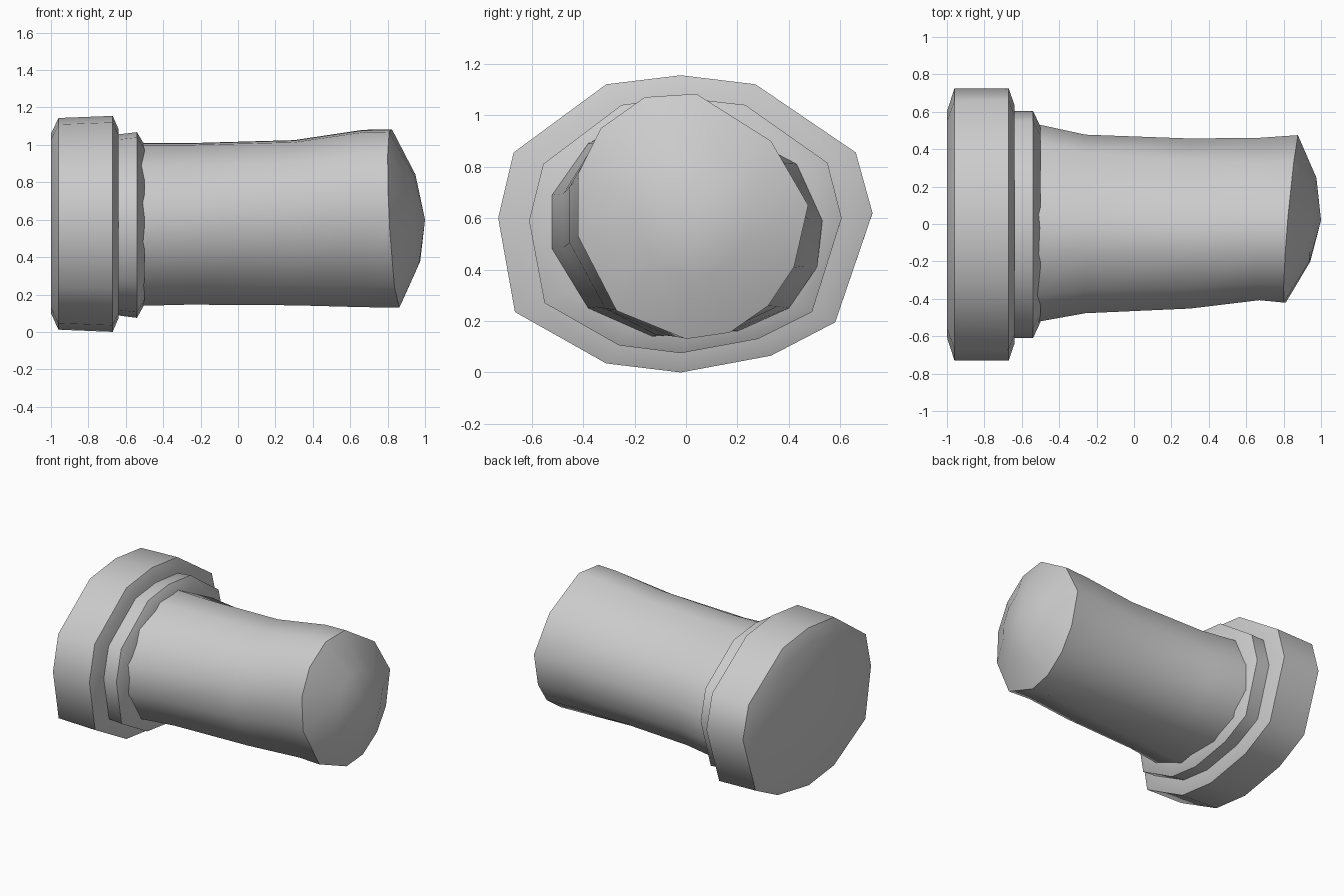
import bpy, bmesh, math

if "Cube" in bpy.data.objects:
    bpy.data.objects.remove(bpy.data.objects["Cube"])

CY, CZ = 0.0, 0.59  # axis of the part


def scaled(pts, sy, sz=None, dy=0.0, dz=0.0):
    sz = sy if sz is None else sz
    return [(CY + (y - CY) * sy + dy, CZ + (z - CZ) * sz + dz) for y, z in pts]


def at(x, pts):
    return [(x, y, z) for y, z in pts]


def mix(a, b, t):
    return [(p[0] + (q[0] - p[0]) * t, p[1] + (q[1] - p[1]) * t) for p, q in zip(a, b)]


def loft(name, rings, apex=None):
    bm = bmesh.new()
    rows = [[bm.verts.new(p) for p in r] for r in rings]
    n = len(rows[0])
    for a, b in zip(rows, rows[1:]):
        for i in range(n):
            j = (i + 1) % n
            bm.faces.new((a[i], a[j], b[j], b[i]))
    bm.faces.new(rows[0])
    if apex:
        tip = bm.verts.new(apex)
        for i in range(n):
            bm.faces.new((rows[-1][i], rows[-1][(i + 1) % n], tip))
    else:
        bm.faces.new(rows[-1])
    bmesh.ops.recalc_face_normals(bm, faces=bm.faces)
    me = bpy.data.meshes.new(name)
    bm.to_mesh(me)
    bm.free()
    ob = bpy.data.objects.new(name, me)
    bpy.context.collection.objects.link(ob)
    bpy.ops.object.select_all(action='DESELECT')
    ob.select_set(True)
    bpy.context.view_layer.objects.active = ob
    bpy.ops.object.shade_smooth_by_angle(angle=math.radians(54))
    return ob


# Wide end flange with chamfered rims
flange = [(-0.02, 1.155), (0.27, 1.12), (0.66, 0.855), (0.725, 0.62), (0.58, 0.195), (0.33, 0.065),
          (-0.02, 0.0), (-0.31, 0.035), (-0.665, 0.235), (-0.73, 0.6), (-0.67, 0.855), (-0.31, 1.12)]
loft("end_flange", [at(-1.0, scaled(flange, 0.83)), at(-0.96, scaled(flange, 1.0, 0.98)),
                    at(-0.67, flange), at(-0.64, scaled(flange, 0.88))])

# Narrower collar
collar = [(-0.02, 1.068), (0.23, 1.04), (0.55, 0.815), (0.605, 0.6), (0.49, 0.235), (0.28, 0.13),
          (-0.02, 0.075), (-0.26, 0.105), (-0.55, 0.27), (-0.61, 0.59), (-0.555, 0.81), (-0.25, 1.04)]
loft("collar", [at(-0.66, scaled(collar, 1.0, 0.97)), at(-0.54, collar), at(-0.5, scaled(collar, 0.86))])

# Slightly waisted shaft with an uneven domed end
base = [(-0.16, 1.0), (0.05, 1.01), (0.43, 0.81), (0.53, 0.59), (0.51, 0.41), (0.40, 0.25),
        (0.2, 0.16), (-0.13, 0.14), (-0.38, 0.25), (-0.52, 0.48), (-0.52, 0.69), (-0.38, 0.89)]
end = [(-0.16, 1.07), (0.04, 1.083), (0.33, 0.9), (0.475, 0.65), (0.42, 0.41), (0.32, 0.26),
       (0.17, 0.155), (0.0, 0.13), (-0.27, 0.24), (-0.42, 0.53), (-0.42, 0.77), (-0.33, 0.95)]
waist = scaled(mix(base, end, 0.08), 0.92, 0.985, dy=-0.006)
mid = scaled(mix(base, end, 0.6), 0.95, 0.96, -0.015, -0.01)
flare = scaled(end, 0.97, 0.995)
rim = [(0.842 + 0.035 * y / 0.45 - 0.02 * (z - CZ) / 0.45, y, z) for y, z in end]
tip = (1.0, 0.02, 0.6)
dome = [(0.957 + (x - 0.84) * 0.5, tip[1] + (y - tip[1]) * 0.5, tip[2] + (z - tip[2]) * 0.5)
        for x, y, z in rim]
loft("shaft", [at(-0.55, base), at(-0.5, base), at(-0.26, waist), at(0.3, mid),
               at(0.67, flare), rim, dome], apex=tip)
